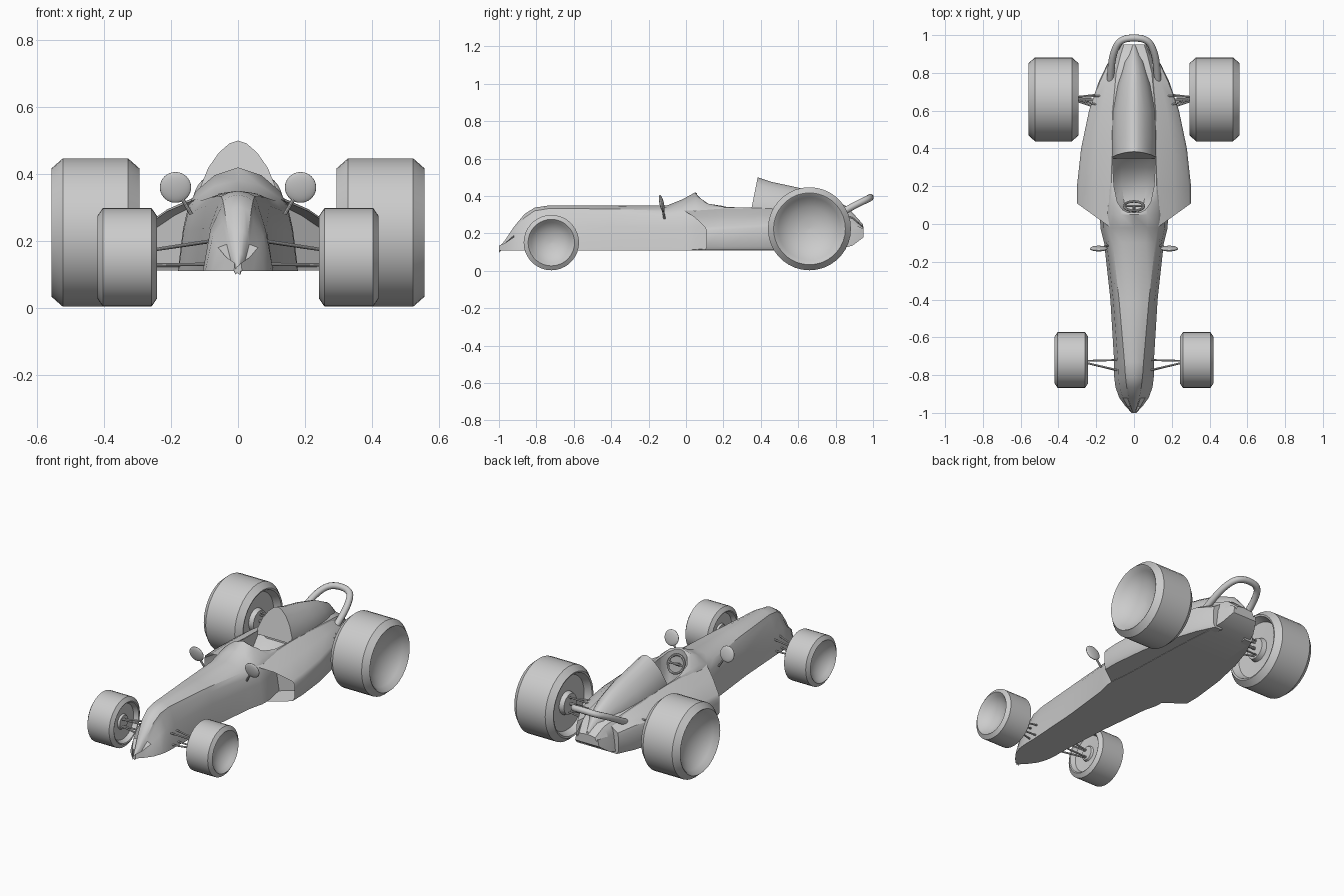
import bpy, bmesh, math
from mathutils import Vector

if "Cube" in bpy.data.objects:
    bpy.data.objects.remove(bpy.data.objects["Cube"])


def finish(name, bm, angle=35):
    bmesh.ops.recalc_face_normals(bm, faces=bm.faces[:])
    me = bpy.data.meshes.new(name)
    bm.to_mesh(me)
    bm.free()
    ob = bpy.data.objects.new(name, me)
    bpy.context.collection.objects.link(ob)
    smooth(ob, angle)
    return ob


def smooth(ob, angle=35):
    bpy.ops.object.select_all(action='DESELECT')
    ob.select_set(True)
    bpy.context.view_layer.objects.active = ob
    bpy.ops.object.shade_smooth_by_angle(angle=math.radians(angle))


def loft_mesh(rings):
    bm = bmesh.new()
    vs = [[bm.verts.new(p) for p in r] for r in rings]
    n = len(rings[0])
    for a, b in zip(vs, vs[1:]):
        for i in range(n):
            j = (i + 1) % n
            bm.faces.new((a[i], a[j], b[j], b[i]))
    first = bm.faces.new(vs[0])
    bm.faces.new(vs[-1])
    bmesh.ops.recalc_face_normals(bm, faces=bm.faces[:])
    return bm, first


def both_sides(half):
    """Close a half section (x >= 0, bottom to top) with its mirror image."""
    return half + [(-x, y, z) for x, y, z in reversed(half) if x > 1e-6]


def lathe_x(name, profile, y, z, seg=36):
    bm = bmesh.new()
    rings = []
    for x, r in profile:
        rings.append([bm.verts.new((x, y + r * math.cos(2 * math.pi * k / seg),
                                    z + r * math.sin(2 * math.pi * k / seg))) for k in range(seg)])
    for a, b in zip(rings, rings[1:]):
        for i in range(seg):
            j = (i + 1) % seg
            bm.faces.new((a[i], a[j], b[j], b[i]))
    bm.faces.new(rings[0])
    bm.faces.new(rings[-1])
    return finish(name, bm, 32)


def rod(name, a, b, r=0.005):
    a, b = Vector(a), Vector(b)
    bpy.ops.mesh.primitive_cylinder_add(vertices=10, radius=r, depth=(b - a).length, location=(a + b) / 2)
    ob = bpy.context.object
    ob.name = name
    ob.rotation_euler = (b - a).to_track_quat('Z', 'Y').to_euler()
    smooth(ob)


# Central hull: y, bottom z, bottom half width, shoulder half width, shoulder z, top z
stations = [
    (-1.0, .11, .012, .006, .118, .124), (-.965, .11, .045, .018, .15, .168),
    (-.92, .11, .078, .032, .21, .235), (-.865, .11, .098, .043, .277, .302),
    (-.81, .11, .105, .05, .315, .338), (-.73, .11, .105, .056, .328, .35),
    (-.4, .11, .125, .088, .325, .35), (-.1, .11, .158, .125, .31, .35),
    (-.02, .11, .178, .14, .31, .382), (.05, .11, .18, .14, .325, .42),
    (.12, .11, .17, .135, .33, .382), (.22, .11, .165, .132, .335, .352),
    (.38, .11, .16, .13, .335, .342), (.6, .11, .15, .125, .325, .335),
    (.8, .11, .135, .105, .30, .315), (.89, .135, .11, .08, .275, .29),
    (.95, .18, .08, .06, .225, .235)]
rings = []
for y, zb, wb, wt, zs, zt in stations:
    h = zt - zs
    rings.append(both_sides([(wb, y, zb), (.6 * wb + .4 * wt, y, (zb + zs) / 2 + .02),
                             (wt * 1.06, y, zs - .02), (wt * .9, y, zs + h * .25),
                             (wt * .5, y, zs + h * .75), (0, y, zt)]))
hull = finish("hull", loft_mesh(rings)[0])

# Cockpit opening with a reclined seat slope
cut = [(.06, .03, .16), (.075, .06, .155), (.115, .088, .15), (.2, .106, .15), (.3, .112, .22), (.365, .112, .30)]
cutter = finish("cockpit_cutter", loft_mesh(
    [both_sides([(w * .6, y, zb), (w, y, zb + .03), (w, y, .6)]) for y, w, zb in cut])[0])
cutter.hide_render = True
mod = hull.modifiers.new("cockpit", 'BOOLEAN')
mod.operation = 'DIFFERENCE'
mod.solver = 'EXACT'
mod.object = cutter
bpy.context.view_layer.objects.active = hull
bpy.ops.object.modifier_apply(modifier=mod.name)
bpy.data.objects.remove(cutter)
smooth(hull)

# Engine cover: y, half width, base z, ridge z; front face leans back
rings = []
for k, (y, w, zb, zt) in enumerate([(.35, .115, .335, .50), (.46, .117, .33, .475), (.6, .11, .315, .445),
                                    (.74, .085, .30, .405), (.86, .05, .28, .345), (.945, .012, .22, .25)]):
    h = zt - zb
    lean = .2 if k == 0 else 0
    rings.append(both_sides([(w * f, y + lean * h * g, zb + h * g) for f, g in
                             ((1, -.1), (1, .12), (.78, .5), (.5, .78), (.22, .95), (0, 1))]))
finish("engine_cover", loft_mesh(rings)[0], 40)

# Side pods with a diagonal hollow intake: y, outer x, outer edge z, inner top x and z
pods = [(.11, .303, .215, .12, .328), (.2, .302, .22, .12, .335), (.4, .28, .23, .12, .335),
        (.6, .238, .24, .11, .325), (.75, .188, .24, .1, .305), (.85, .14, .22, .08, .28)]
for s, side in ((1, "right"), (-1, "left")):
    rings = []
    for k, (y, xo, ze, xi, zi) in enumerate(pods):
        pts = [(xi, .112), (xo - .01, .112), (xo, .13), (xo, ze), (xo * .93 + xi * .07, ze + .02),
               (xo * .5 + xi * .5, ze * .35 + zi * .65), (xi, zi)]
        rings.append([(s * x, y - (.72 * (xo - x) if k == 0 else 0), z) for x, z in pts])
    bm, front = loft_mesh(rings)
    bmesh.ops.inset_region(bm, faces=[front], thickness=.012)
    for v in front.verts:
        v.co.y += .13
        v.co.x -= s * .02
    finish(side + "_side_pod", bm)

    # Wheels: inner x, outer x, radius, y, rim fraction, shoulder chamfer
    for name, xi, xo, R, y, rim, c in (("front", .243, .42, .148, -.72, .84, .016),
                                       ("rear", .295, .558, .222, .66, .865, .034)):
        w = xo - xi
        r = R * rim
        prof = [(xo - w * .36, R * .02), (xo - w * .34, r * .3), (xo - w * .26, r * .6), (xo - w * .12, r * .87),
                (xo - .003, r * .97), (xo, r), (xo - c, R), (xi + c, R), (xi, r), (xi + .003, r * .95),
                (xi + w * .16, r * .85), (xi + w * .18, r * .36), (xi + .02, r * .32), (xi + .02, R * .02)]
        lathe_x(f"{side}_{name}_wheel", [(s * x, q) for x, q in prof], y, R + .003)

    # Suspension arms
    arms = [((.07, -.72, .20), (.275, -.725, .17)), ((.08, -.775, .20), (.275, -.73, .17)),
            ((.09, -.72, .13), (.275, -.725, .128)), ((.09, -.775, .13), (.275, -.73, .128)),
            ((.15, .68, .27), (.33, .67, .27)), ((.15, .62, .27), (.33, .665, .26)),
            ((.15, .69, .17), (.33, .67, .18)), ((.15, .60, .17), (.33, .66, .18)),
            ((.12, .655, .225), (.36, .66, .225))]
    for k, (a, b) in enumerate(arms):
        rod(f"{side}_suspension_arm_{k}", (s * a[0], a[1], a[2]), (s * b[0], b[1], b[2]), .009 if k == 8 else .005)

    # Wing mirrors
    bpy.ops.mesh.primitive_uv_sphere_add(segments=24, ring_count=12, location=(s * .187, -.13, .36))
    ob = bpy.context.object
    ob.name = side + "_mirror"
    ob.scale = (.047, .012, .047)
    ob.rotation_euler = (math.radians(12), 0, 0)
    smooth(ob)
    rod(side + "_mirror_stalk", (s * .14, -.115, .28), (s * .172, -.125, .335), .006)

# Rear hoop
cu = bpy.data.curves.new("rear_hoop", 'CURVE')
cu.dimensions = '3D'
cu.bevel_depth = .019
cu.bevel_resolution = 3
cu.use_fill_caps = True
sp = cu.splines.new('NURBS')
half = [(.125, .76, .27), (.122, .83, .31), (.108, .91, .355), (.075, .975, .385)]
path = half + [(0, .988, .395)] + [(-x, y, z) for x, y, z in reversed(half)]
sp.points.add(len(path) - 1)
for p, q in zip(sp.points, path):
    p.co = (*q, 1)
sp.use_endpoint_u = True
sp.order_u = 3
bpy.context.collection.objects.link(bpy.data.objects.new("rear_hoop", cu))

# Steering wheel and column
bpy.ops.mesh.primitive_torus_add(major_radius=.052, minor_radius=.007, major_segments=28, minor_segments=8,
                                 location=(0, .095, .335), rotation=(math.radians(-62), 0, 0))
bpy.context.object.name = "steering_wheel"
smooth(bpy.context.object)
rod("steering_spoke", (-.05, .095, .335), (.05, .095, .335), .006)
rod("steering_column", (0, .04, .306), (0, .095, .335), .009)
